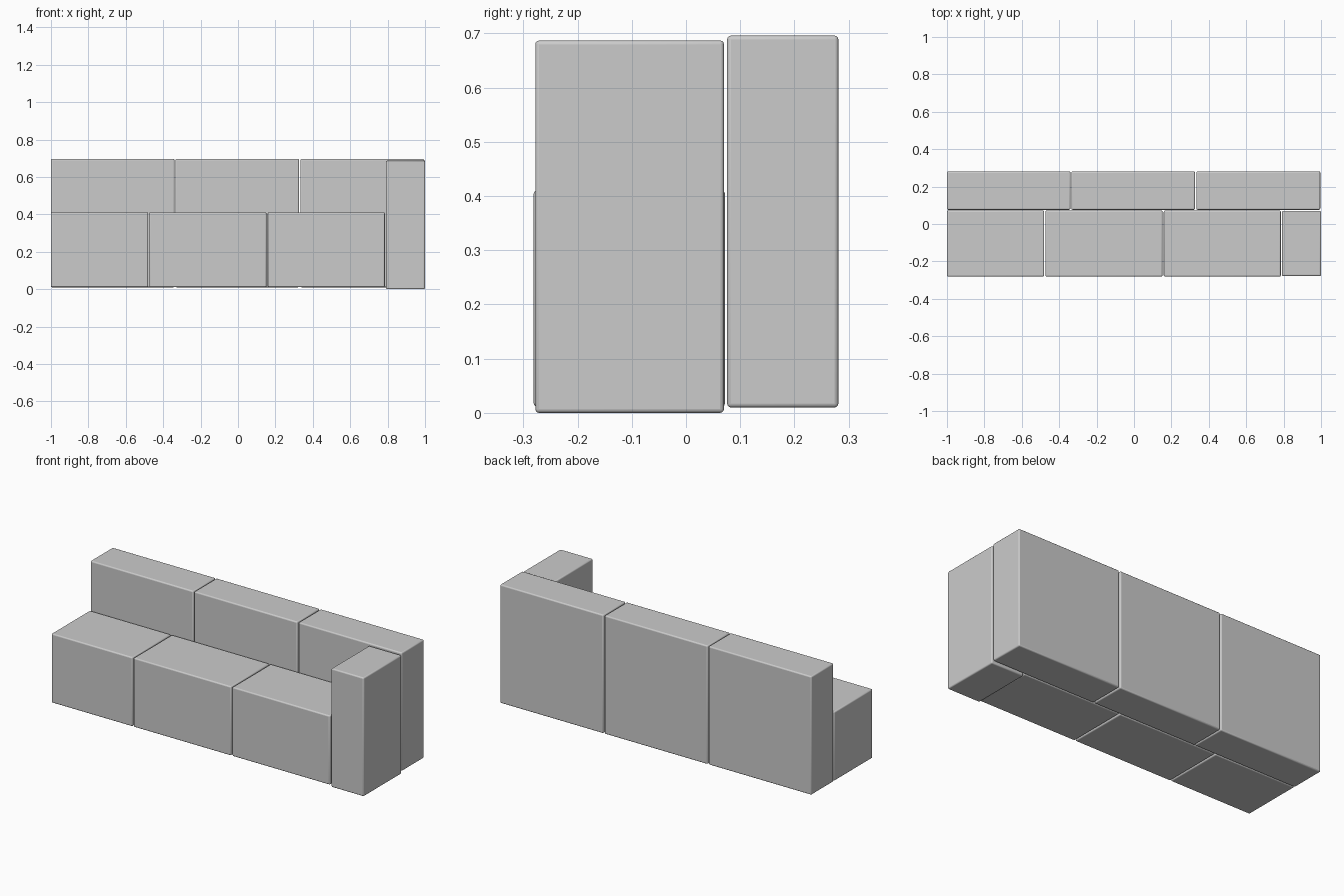
import bpy

if "Cube" in bpy.data.objects:
    bpy.data.objects.remove(bpy.data.objects["Cube"])


def cushion(name, x, y, z, radius=0.007):
    """Soft-edged block spanning the given (min, max) ranges."""
    bpy.ops.mesh.primitive_cube_add(size=1)
    ob = bpy.context.object
    ob.name = name
    ob.location = [(r[0] + r[1]) / 2 for r in (x, y, z)]
    ob.scale = [r[1] - r[0] for r in (x, y, z)]
    bpy.ops.object.transform_apply(location=False, rotation=False, scale=True)
    bev = ob.modifiers.new("soft_edges", 'BEVEL')
    bev.width = radius
    bev.segments = 3
    bpy.ops.object.shade_smooth_by_angle()
    return ob


# Three tall back blocks
for i, x in enumerate([(-1.0, -0.34), (-0.335, 0.326), (0.333, 0.996)]):
    cushion(f"back_{i + 1}", x, (0.076, 0.281), (0.01, 0.696))

# Three seat blocks, the open end one is narrower
for i, x in enumerate([(-1.0, -0.48), (-0.474, 0.152), (0.159, 0.785)]):
    cushion(f"seat_{i + 1}", x, (-0.281, 0.072), (0.011, 0.411))

# Single armrest on the right
cushion("armrest", (0.791, 1.0), (-0.278, 0.07), (0.0, 0.687))
